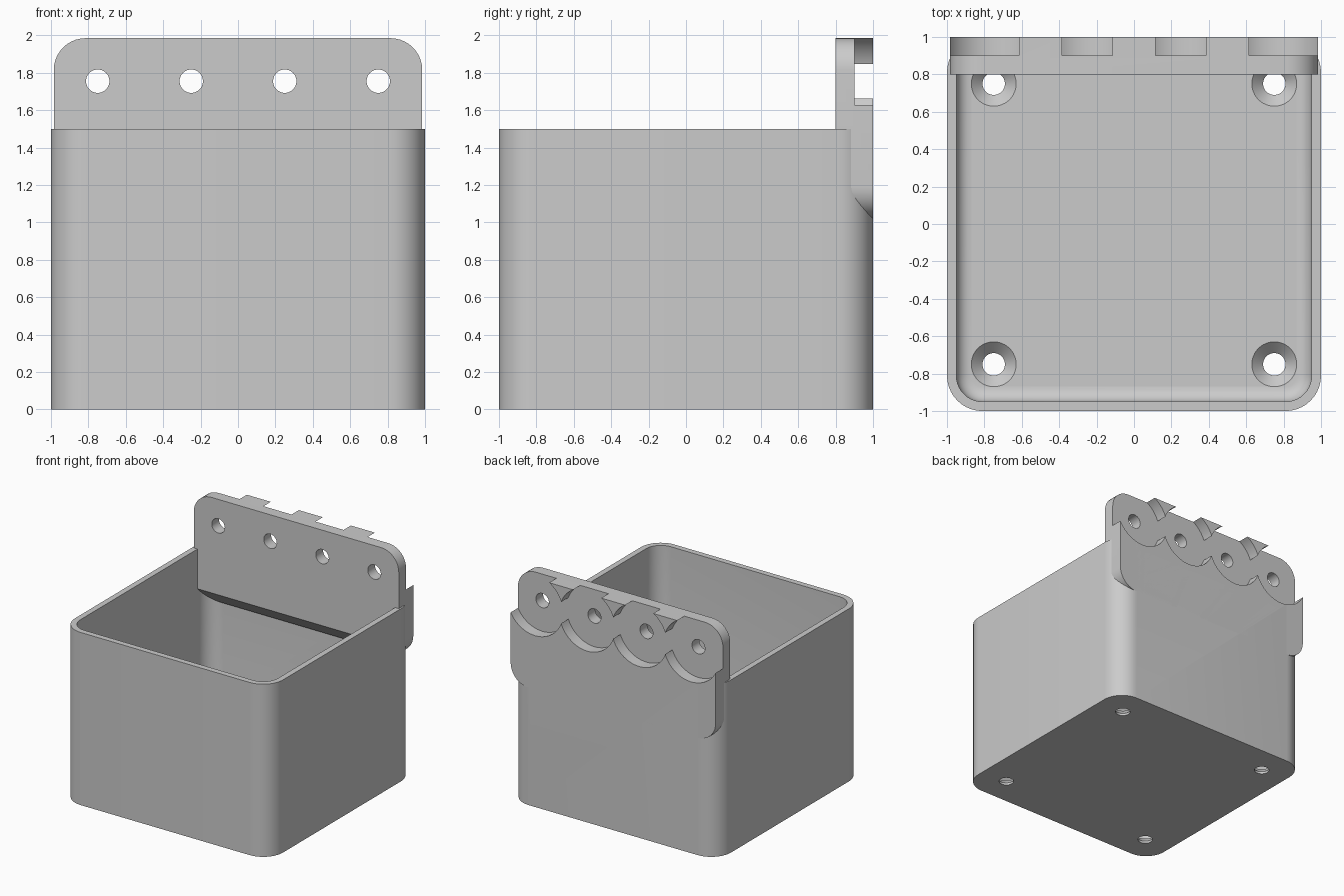
import bpy, bmesh
from math import sin, cos, pi, radians

if "Cube" in bpy.data.objects:
    bpy.data.objects.remove(bpy.data.objects["Cube"])

grey = bpy.data.materials.new("plain grey")
grey.use_nodes = True
grey.diffuse_color = (0.6, 0.6, 0.6, 1)
grey.node_tree.nodes["Principled BSDF"].inputs["Base Color"].default_value = (0.6, 0.6, 0.6, 1)


def rounded_rect(hw, hh, r, steps=10):
    """Outline of a rounded rectangle, counter-clockwise."""
    pts = []
    for q, (sx, sy) in enumerate([(1, 1), (-1, 1), (-1, -1), (1, -1)]):
        for i in range(steps + 1):
            a = (q + i / steps) * pi / 2
            pts.append((sx * (hw - r) + r * cos(a), sy * (hh - r) + r * sin(a)))
    return pts


def circle(x, y, r, n=48):
    return [(x + r * cos(2 * pi * i / n), y + r * sin(2 * pi * i / n)) for i in range(n)]


def loft(name, rings):
    """Closed solid through a list of equal-length rings of 3D points."""
    bm = bmesh.new()
    loops = [[bm.verts.new(p) for p in ring] for ring in rings]
    n = len(loops[0])
    for a, b in zip(loops, loops[1:]):
        for i in range(n):
            bm.faces.new((a[i], a[(i + 1) % n], b[(i + 1) % n], b[i]))
    bm.faces.new(loops[0][::-1])
    bm.faces.new(loops[-1])
    bmesh.ops.recalc_face_normals(bm, faces=bm.faces)
    mesh = bpy.data.meshes.new(name)
    bm.to_mesh(mesh)
    bm.free()
    mesh.materials.append(grey)
    obj = bpy.data.objects.new(name, mesh)
    bpy.context.collection.objects.link(obj)
    return obj


def at_z(pts, z):
    return [(x, y, z) for x, y in pts]


def at_y(pts, y, lift=0):
    return [(x, y, z + lift) for x, z in pts]


def select(obj):
    bpy.ops.object.select_all(action="DESELECT")
    obj.select_set(True)
    bpy.context.view_layer.objects.active = obj


def cut(obj, cutter):
    cutter.hide_render = True
    mod = obj.modifiers.new("cut", "BOOLEAN")
    mod.operation = "DIFFERENCE"
    mod.solver = "EXACT"
    mod.object = cutter
    select(obj)
    bpy.ops.object.modifier_apply(modifier=mod.name)
    bpy.data.objects.remove(cutter)


# Open box with rounded upright edges
RIM, FLOOR, WALL = 1.5, 0.08, 0.05
outer = rounded_rect(1, 1, 0.19)
box = loft("box", [at_z(outer, 0), at_z(outer, RIM)])

# Cavity, with a fillet around the floor
fillet = 0.08
rings = []
for i in range(7):
    a = i / 6 * pi / 2
    inset = fillet * (1 - sin(a))
    half = 1 - WALL - inset
    rings.append(at_z(rounded_rect(half, half, 0.14 - inset), FLOOR + fillet * (1 - cos(a))))
rings.append(at_z(rounded_rect(1 - WALL, 1 - WALL, 0.14), RIM + 0.2))
cut(box, loft("cavity_cutter", rings))

# Countersunk screw holes in the floor
for x in (-0.75, 0.75):
    for y in (-0.75, 0.75):
        profile = [(-0.1, 0.06), (FLOOR - 0.06, 0.06), (FLOOR, 0.12), (FLOOR + 0.02, 0.12)]
        cut(box, loft("screw_cutter", [at_z(circle(x, y, r), z) for z, r in profile]))

# Mounting plate rising behind the box
LOW, HIGH = 1.02, 1.985
panel = rounded_rect(0.985, (HIGH - LOW) / 2, 0.17)
mid = (LOW + HIGH) / 2
plate = loft("mounting_plate", [at_y(panel, 0.8, mid), at_y(panel, 1, mid)])

# Sloped underside of the plate inside the box
wedge = [(0.7, 1.255), (0.7, 0.9), (1.055, 0.9)]
cut(plate, loft("slope_cutter", [[(x, y, z) for y, z in wedge] for x in (-1.2, 1.2)]))

# Round pockets in the back, each with a through hole
for x in (-0.75, -0.25, 0.25, 0.75):
    pocket = circle(x, 1.755, 0.267, 64)
    cut(plate, loft("pocket_cutter", [at_y(pocket, 0.9), at_y(pocket, 1.1)]))
    cut(box, loft("pocket_cutter", [at_y(pocket, 0.9), at_y(pocket, 1.1)]))
    hole = circle(x, 1.755, 0.0625)
    cut(plate, loft("hole_cutter", [at_y(hole, 0.6), at_y(hole, 1.1)]))

for obj in (box, plate):
    select(obj)
    bpy.ops.object.shade_smooth_by_angle(angle=radians(30))
